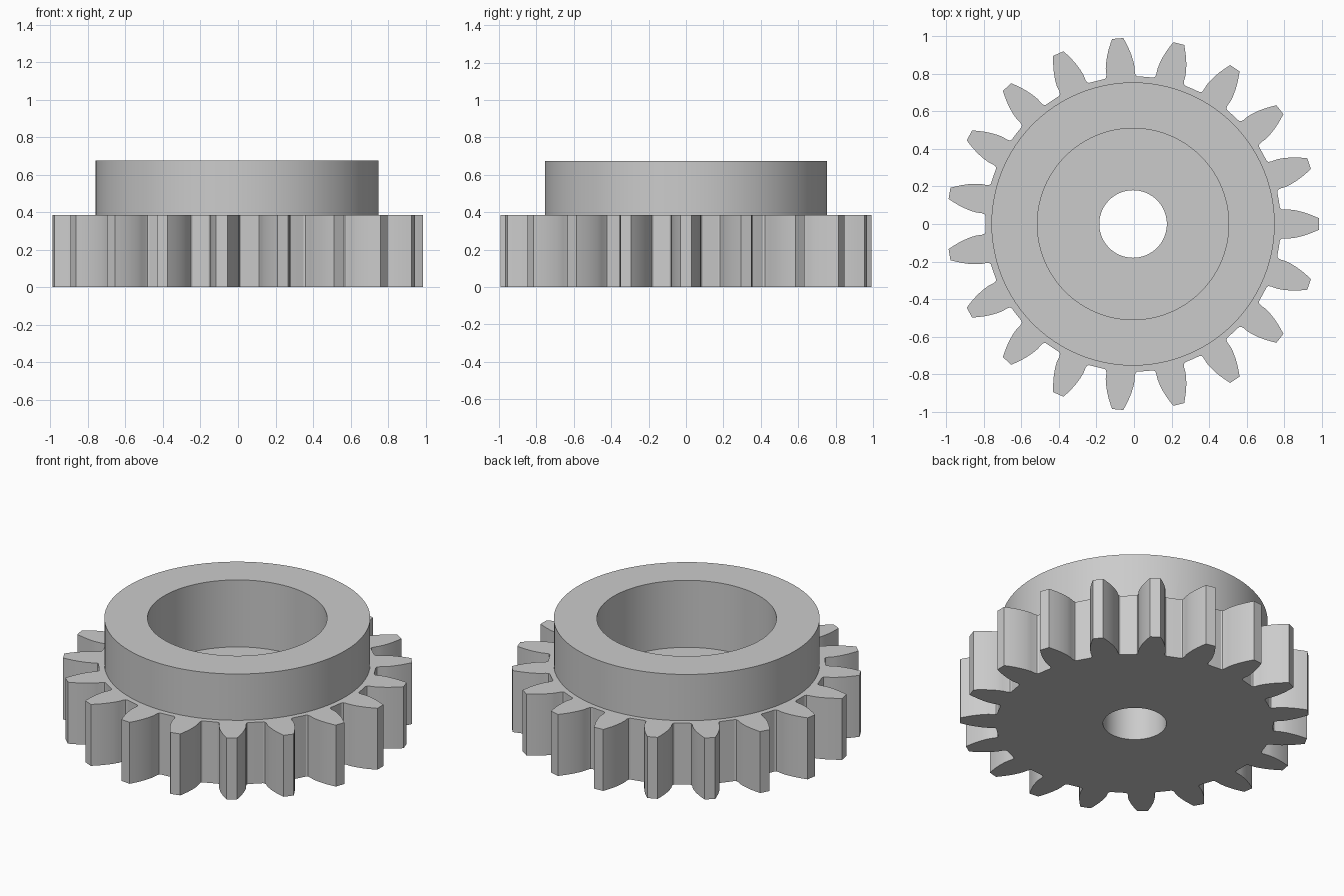
import bpy, bmesh, math
from mathutils import Matrix, Vector

if "Cube" in bpy.data.objects:
    bpy.data.objects.remove(bpy.data.objects["Cube"], do_unlink=True)

TEETH = 19
CENTRE_X = -0.005
GEAR_TOP, HUB_TOP, RECESS_FLOOR = 0.385, 0.675, 0.255
ROOT_R = 0.787

grey = bpy.data.materials.new("plain grey")
grey.use_nodes = True
colour = (0.6, 0.6, 0.6, 1)
grey.diffuse_color = colour
grey.node_tree.nodes["Principled BSDF"].inputs["Base Color"].default_value = colour


def prism(name, outline, bottom, top):
    """Extrude a closed outline upwards into a solid object."""
    bm = bmesh.new()
    face = bm.faces.new([bm.verts.new((x + CENTRE_X, y, bottom)) for x, y in outline])
    raised = bmesh.ops.extrude_face_region(bm, geom=[face])["geom"]
    verts = [v for v in raised if isinstance(v, bmesh.types.BMVert)]
    bmesh.ops.translate(bm, verts=verts, vec=(0, 0, top - bottom))
    bmesh.ops.recalc_face_normals(bm, faces=bm.faces)
    mesh = bpy.data.meshes.new(name)
    bm.to_mesh(mesh)
    bm.free()
    mesh.materials.append(grey)
    obj = bpy.data.objects.new(name, mesh)
    bpy.context.collection.objects.link(obj)
    return obj


def circle(radius, sides=96):
    return [(radius * math.cos(math.tau * i / sides), radius * math.sin(math.tau * i / sides))
            for i in range(sides)]


# One tooth flank, from root fillet to tip: distance out, half width
flank = [(0.783, 0.087), (0.79, 0.079), (0.805, 0.076), (0.835, 0.077), (0.865, 0.073),
         (0.9, 0.065), (0.935, 0.054), (0.97, 0.04), (0.992, 0.03)]
tooth = [(r, -w) for r, w in flank] + [(1.0, -0.024), (1.0, 0.024)]
tooth += [(r, w) for r, w in reversed(flank)]
tooth = [p for p in tooth if p[0] < 1.0]

# Whole gear outline: each tooth followed by a short root arc
outline = []
pitch = math.tau / TEETH
for i in range(TEETH):
    turn = Matrix.Rotation(i * pitch, 2)
    outline += [tuple(turn @ Vector(p)) for p in tooth]
    for t in (0.42, 0.5, 0.58):
        a = (i + t) * pitch
        outline.append((ROOT_R * math.cos(a), ROOT_R * math.sin(a)))

gear = prism("toothed_gear", outline, 0, GEAR_TOP)
hub = prism("raised_hub", circle(0.755), 0.1, HUB_TOP)
recess = prism("recess_cutter", circle(0.51), RECESS_FLOOR, 1)
bore = prism("bore_cutter", circle(0.18), -0.2, 1)

# Join the hub, then cut the recess and the shaft hole
bpy.context.view_layer.objects.active = gear
for tool, operation in ((hub, "UNION"), (recess, "DIFFERENCE"), (bore, "DIFFERENCE")):
    tool.hide_render = True
    mod = gear.modifiers.new(tool.name, "BOOLEAN")
    mod.operation, mod.solver, mod.object = operation, "EXACT", tool
    bpy.ops.object.modifier_apply(modifier=mod.name)
    bpy.data.objects.remove(tool, do_unlink=True)

# Smooth the curved walls, keep the rims and tooth tips sharp
bpy.ops.object.select_all(action="DESELECT")
gear.select_set(True)
bpy.ops.object.shade_smooth_by_angle(angle=math.radians(30))
